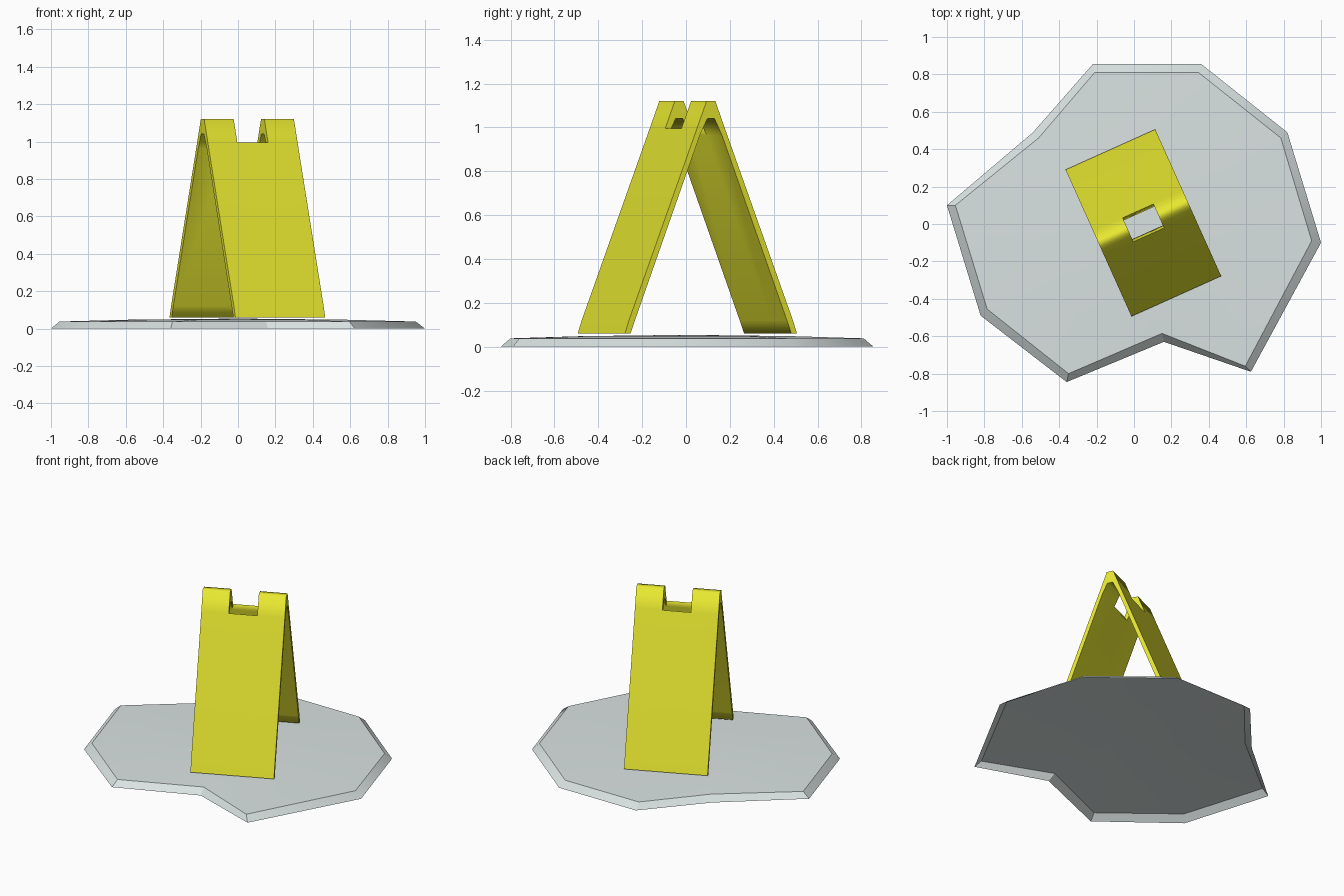
import bpy, bmesh, math
from mathutils import Matrix

if "Cube" in bpy.data.objects:
    bpy.data.objects.remove(bpy.data.objects["Cube"])


def finish(name, bm, color, angle):
    me = bpy.data.meshes.new(name)
    bm.to_mesh(me)
    bm.free()
    ob = bpy.data.objects.new(name, me)
    bpy.context.collection.objects.link(ob)
    mat = bpy.data.materials.new(name + "_material")
    mat.diffuse_color = (*color, 1)
    mat.use_nodes = True
    mat.node_tree.nodes["Principled BSDF"].inputs["Base Color"].default_value = mat.diffuse_color
    me.materials.append(mat)
    bpy.ops.object.select_all(action='DESELECT')
    ob.select_set(True)
    bpy.context.view_layer.objects.active = ob
    bpy.ops.object.shade_smooth_by_angle(angle=math.radians(angle))
    return ob


# Puddle: irregular outline, sloped rim, gently domed top, open underneath
outer = [(-0.22, 0.855), (-0.54, 0.49), (-1.0, 0.10), (-0.82, -0.49), (-0.36, -0.845),
         (0.16, -0.63), (0.625, -0.79), (1.0, -0.10), (0.82, 0.49), (0.36, 0.855)]
inner = [(-0.21, 0.81), (-0.51, 0.46), (-0.955, 0.10), (-0.785, -0.455), (-0.35, -0.80),
         (0.15, -0.585), (0.595, -0.76), (0.95, -0.09), (0.785, 0.46), (0.345, 0.81)]
bm = bmesh.new()
rings = [[bm.verts.new((x, y, 0)) for x, y in outer],
         [bm.verts.new((x, y, 0.038)) for x, y in inner],
         [bm.verts.new((x * 0.6, y * 0.6, 0.048)) for x, y in inner]]
centre = bm.verts.new((0, 0, 0.054))
n = len(outer)
for i in range(n):
    j = (i + 1) % n
    for a, b in zip(rings, rings[1:]):
        bm.faces.new((a[i], a[j], b[j], b[i]))
    bm.faces.new((rings[2][i], rings[2][j], centre))
finish("puddle", bm, (0.70, 0.77, 0.76), 30)

# Folding floor sign: (outer, inner) profile pairs from foot to ridge, mirrored
half = [((0.43, 0.06), (0.402, 0.06)),
        ((0.410, 0.12), (0.380, 0.12)),
        ((0.070, 0.995), (0.055, 0.965)),
        ((0.022, 1.12), (0.018, 1.04))]
profile = half + [tuple((-v, z) for v, z in pair) for pair in reversed(half)]
stations = [-0.263, -0.09, 0.09, 0.263]
bm = bmesh.new()
grid = [[[bm.verts.new((u, v, z)) for v, z in pair] for pair in profile] for u in stations]

# Solid cells share faces; a face found twice is internal and is dropped
shell = {}
for i in range(3):
    for k in range(len(profile) - 1):
        if i == 1 and 2 <= k <= 4:      # carrying notch through the ridge
            continue
        a, b, c, d = grid[i][k], grid[i + 1][k], grid[i + 1][k + 1], grid[i][k + 1]
        quads = [(a[0], b[0], c[0], d[0]), (a[1], d[1], c[1], b[1])]
        for p, q in ((a, b), (b, c), (c, d), (d, a)):
            quads.append((p[0], p[1], q[1], q[0]))
        for quad in quads:
            key = frozenset(quad)
            if key in shell:
                del shell[key]
            else:
                shell[key] = quad
for quad in shell.values():
    bm.faces.new(quad)
bmesh.ops.recalc_face_normals(bm, faces=bm.faces)
bm.transform(Matrix.Translation((0.05, 0.006, 0)) @ Matrix.Rotation(math.radians(24.2), 4, 'Z'))
finish("floor_sign", bm, (0.80, 0.80, 0.03), 75)
